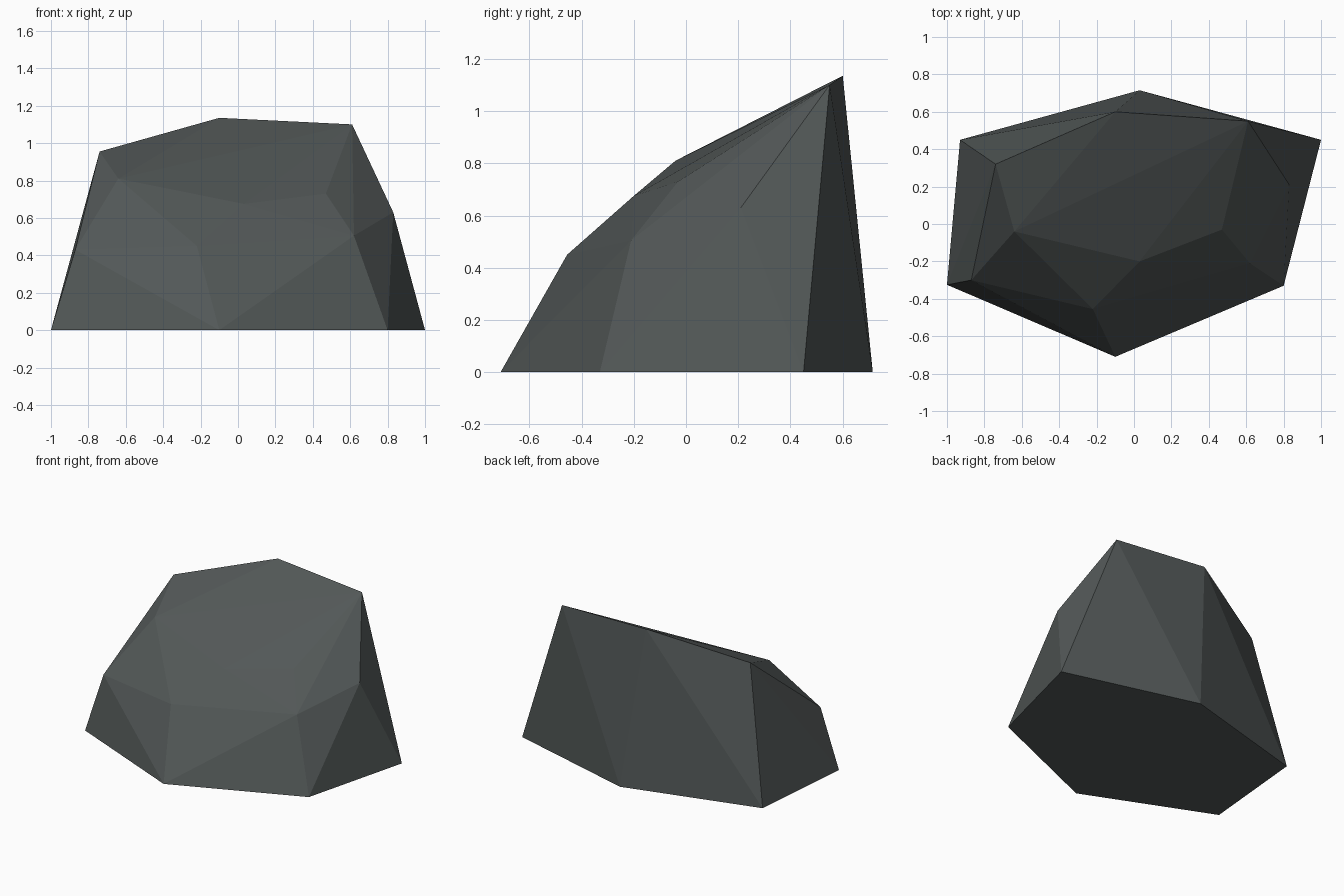
import bpy, bmesh

if "Cube" in bpy.data.objects:
    bpy.data.objects.remove(bpy.data.objects["Cube"])

# Single slate colour
slate = bpy.data.materials.new("dark slate")
slate.diffuse_color = (0.085, 0.097, 0.096, 1)
slate.use_nodes = True
slate.node_tree.nodes["Principled BSDF"].inputs["Base Color"].default_value = slate.diffuse_color

# Six-sided footprint on the ground
base = [(-0.10, -0.71), (0.80, -0.33), (1.0, 0.45),
        (0.03, 0.715), (-0.93, 0.45), (-1.0, -0.325)]

# Chipped corners around the middle, then the sloping crown
middle = [(-0.87, -0.30, 0.43), (-0.22, -0.455, 0.45),
          (0.62, -0.21, 0.505), (0.83, 0.21, 0.63)]
crown = [(0.03, -0.20, 0.675), (0.47, -0.03, 0.73), (-0.64, -0.04, 0.81),
         (-0.74, 0.32, 0.955), (0.61, 0.55, 1.10), (-0.10, 0.60, 1.135)]

# Wrap the corners in a faceted shell
bm = bmesh.new()
for p in [(x, y, 0) for x, y in base] + middle + crown:
    bm.verts.new(p)
bmesh.ops.convex_hull(bm, input=bm.verts[:])
bmesh.ops.dissolve_limit(bm, angle_limit=0.005, verts=bm.verts[:], edges=bm.edges[:])
bmesh.ops.recalc_face_normals(bm, faces=bm.faces[:])

# Flat-shaded boulder
mesh = bpy.data.meshes.new("boulder")
bm.to_mesh(mesh)
bm.free()
mesh.materials.append(slate)
boulder = bpy.data.objects.new("boulder", mesh)
bpy.context.collection.objects.link(boulder)
